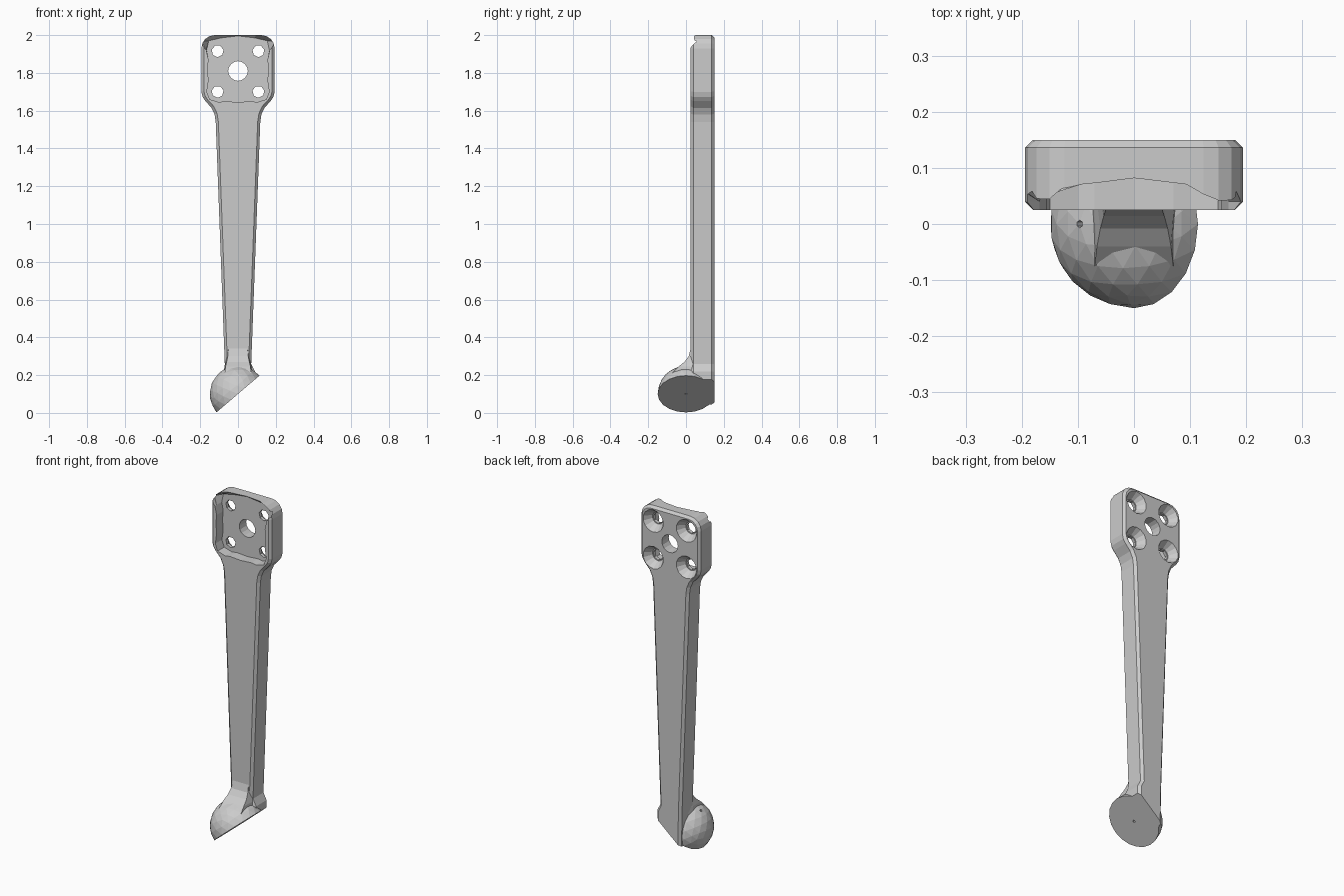
import bpy, bmesh, math
from mathutils import Matrix, Vector

if "Cube" in bpy.data.objects:
    bpy.data.objects.remove(bpy.data.objects["Cube"])

FRONT, BACK = 0.025, 0.15
TILT = math.radians(-40.5)
FOOT = Vector((0, 0, 0.1))


def to_object(name, bm):
    bmesh.ops.recalc_face_normals(bm, faces=bm.faces)
    mesh = bpy.data.meshes.new(name)
    bm.to_mesh(mesh)
    bm.free()
    ob = bpy.data.objects.new(name, mesh)
    bpy.context.collection.objects.link(ob)
    return ob


def loft(name, rings, chamfer=0):
    """Closed solid through matching rings of points, ends chamfered."""
    bm = bmesh.new()
    vs = [[bm.verts.new(p) for p in r] for r in rings]
    n = len(vs[0])
    caps = [bm.faces.new(vs[0]), bm.faces.new(vs[-1])]
    for a, b in zip(vs, vs[1:]):
        for i in range(n):
            j = (i + 1) % n
            bm.faces.new((a[i], a[j], b[j], b[i]))
    bmesh.ops.recalc_face_normals(bm, faces=bm.faces)
    if chamfer:
        edges = list({e for f in caps for e in f.edges})
        bmesh.ops.bevel(bm, geom=edges, offset=chamfer, offset_type='OFFSET',
                        segments=1, affect='EDGES', profile=0.5)
    return to_object(name, bm)


def rod(name, centre, r1, r2, length, rotation, sides):
    """Cone or cylinder; r1 at its local -z end."""
    bm = bmesh.new()
    bmesh.ops.create_cone(bm, cap_ends=True, segments=sides, radius1=r1,
                          radius2=r2, depth=length,
                          matrix=Matrix.Translation(centre) @ rotation)
    return to_object(name, bm)


def combine(target, tool, op):
    tool.hide_render = True
    m = target.modifiers.new(op, 'BOOLEAN')
    m.operation, m.object, m.solver = op, tool, 'EXACT'
    bpy.context.view_layer.objects.active = target
    bpy.ops.object.modifier_apply(modifier=m.name)
    bpy.data.objects.remove(tool)


def mirrored(half):
    """Right half listed bottom to top -> full closed outline."""
    return half + [(-x, z) for x, z in reversed(half) if x > 0]


# Lever body: tapered shaft flaring into a rounded mounting plate
half = [(0.07, 0.26), (0.118, 1.54), (0.124, 1.58), (0.14, 1.615), (0.172, 1.65),
        (0.187, 1.672), (0.194, 1.70)]
half += [(0.124 + 0.07 * math.cos(a), 1.93 + 0.07 * math.sin(a))
         for a in [math.radians(22.5 * k) for k in range(5)]]
outline = [(0.09, -0.15), (0.09, 0.22)] + mirrored(half) + [(-0.062, -0.15)]
lever = loft("lever_arm", [[(x, y, z) for x, z in outline] for y in (FRONT, BACK)], 0.014)

# Domed foot, tilted to the left
bm = bmesh.new()
bmesh.ops.create_icosphere(bm, subdivisions=3, radius=0.15,
                           matrix=Matrix.Translation(FOOT) @ Matrix.Rotation(TILT, 4, 'Y'))
combine(lever, to_object("foot_dome", bm), 'UNION')

# Curved neck blending the shaft front into the dome
neck = [(0.345, 0.026, 0.05), (0.30, 0.014, 0.054), (0.27, -0.008, 0.06),
        (0.245, -0.04, 0.066), (0.21, -0.075, 0.07)]
combine(lever, loft("neck", [[(-w, 0.08, z), (-w - 0.006, FRONT + 0.014, z), (-w, y, z),
                              (w, y, z), (w + 0.006, FRONT + 0.014, z), (w, 0.08, z)]
                             for z, y, w in neck]), 'UNION')

# Slanted flat sole
bm = bmesh.new()
rot = Matrix.Rotation(TILT, 4, 'Y')
bmesh.ops.create_cube(bm, size=1, matrix=Matrix.Translation(FOOT) @ rot
                      @ Matrix.Translation((0, 0, -0.5)))
combine(lever, to_object("sole_cutter", bm), 'DIFFERENCE')

# Pin hole through the foot
combine(lever, rod("pin_cutter", FOOT, 0.007, 0.007, 0.6, rot, 6), 'DIFFERENCE')

# Scalloped recess in the plate front, open at the top edge
floor = [(0, 1.645), (0.07, 1.65), (0.10, 1.645), (0.15, 1.66), (0.165, 1.70),
         (0.156, 1.76), (0.161, 1.82), (0.156, 1.87), (0.166, 1.92), (0.155, 1.97),
         (0.09, 1.985), (0, 1.996)]
mouth = floor[:8] + [(0.168, 1.92), (0.20, 1.965), (0.10, 2.03), (0, 2.04)]
combine(lever, loft("recess_cutter",
                    [[(x, y, z) for x, z in mirrored(h)]
                     for y, h in ((-0.02, mouth), (0.04, mouth), (0.086, floor))]),
        'DIFFERENCE')

# Centre hole and four screw holes countersunk from the back
along_y = Matrix.Rotation(math.radians(-90), 4, 'X')
combine(lever, rod("centre_cutter", (0, 0.1, 1.81), 0.052, 0.052, 0.4, along_y, 16),
        'DIFFERENCE')
for x in (-0.108, 0.108):
    for z in (1.70, 1.915):
        combine(lever, rod("screw_cutter", (x, 0.1, z), 0.032, 0.032, 0.3, along_y, 7),
                'DIFFERENCE')
        combine(lever, rod("sink_cutter", (x, 0.13, z), 0.036, 0.069, 0.05, along_y, 14),
                'DIFFERENCE')
